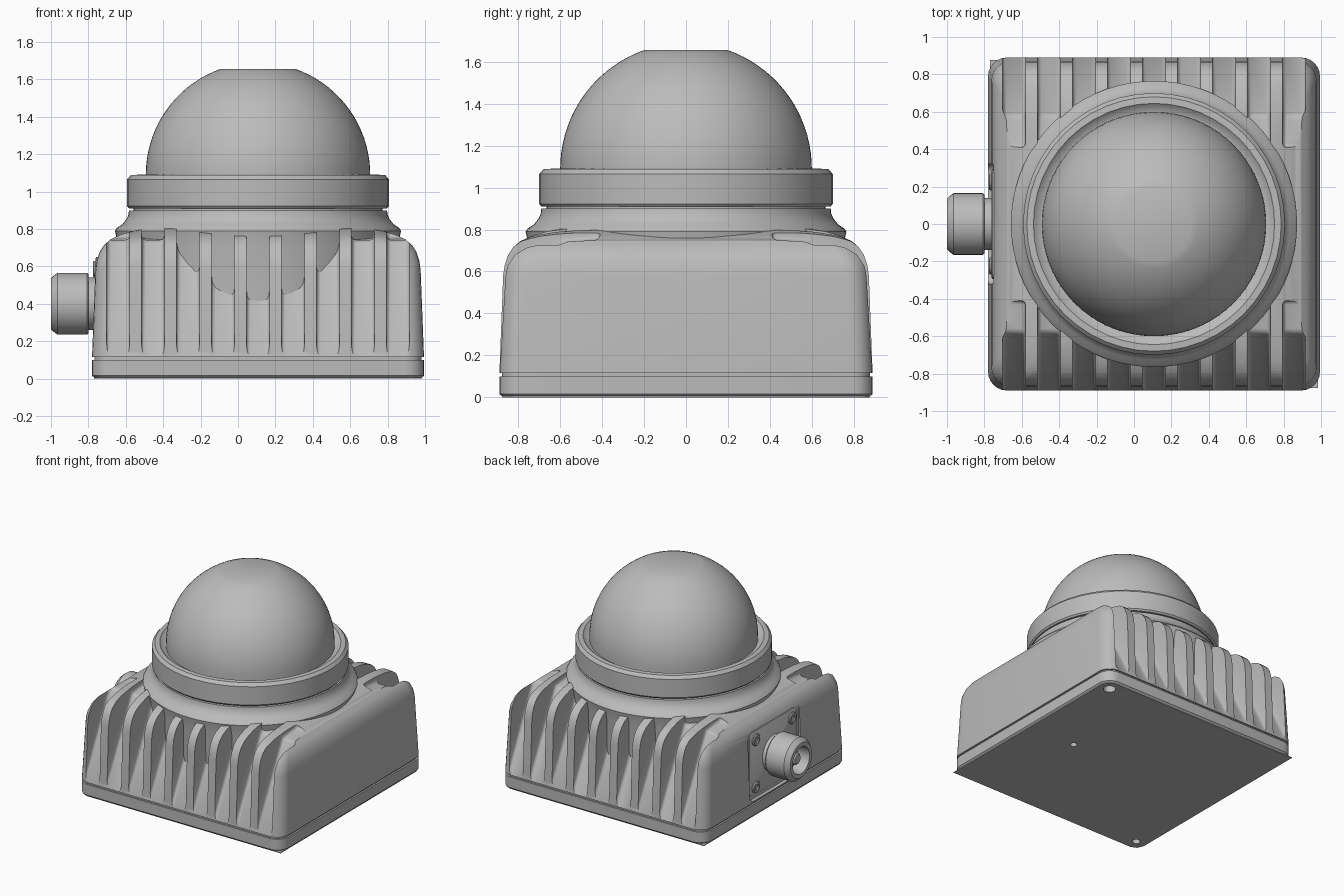
import bpy, bmesh, math
from mathutils import Matrix, Vector

if "Cube" in bpy.data.objects:
    bpy.data.objects.remove(bpy.data.objects["Cube"])

CX, HX, HY = 0.107, 0.8875, 0.89        # housing centre and half sizes
AXIS = Matrix.Translation((CX, 0, 0))

grey = bpy.data.materials.new("housing grey")
grey.diffuse_color = (0.5, 0.5, 0.5, 1)
grey.use_nodes = True
grey.node_tree.nodes["Principled BSDF"].inputs["Base Color"].default_value = grey.diffuse_color


def finish(name, bm, mat=AXIS, angle=35):
    bmesh.ops.transform(bm, matrix=mat, verts=bm.verts)
    bmesh.ops.recalc_face_normals(bm, faces=bm.faces)
    me = bpy.data.meshes.new(name)
    bm.to_mesh(me)
    bm.free()
    me.materials.append(grey)
    ob = bpy.data.objects.new(name, me)
    bpy.context.collection.objects.link(ob)
    smooth(ob, angle)
    return ob


def smooth(ob, angle=35):
    bpy.ops.object.select_all(action='DESELECT')
    ob.select_set(True)
    bpy.context.view_layer.objects.active = ob
    bpy.ops.object.shade_smooth_by_angle(angle=math.radians(angle))


def bridge(bm, rings, closed=False):
    """Skin a stack of equal rings; cap the ends or close the loop."""
    loops = [[bm.verts.new(p) for p in r] for r in rings]
    n = len(loops[0])
    pairs = list(zip(loops, loops[1:] + loops[:1])) if closed else list(zip(loops, loops[1:]))
    for a, b in pairs:
        for i in range(n):
            j = (i + 1) % n
            bm.faces.new((a[i], a[j], b[j], b[i]))
    if not closed:
        bm.faces.new(loops[0][::-1])
        bm.faces.new(loops[-1])


def lathe(name, profile, seg=64, mat=AXIS, closed=False):
    bm = bmesh.new()
    bridge(bm, [[(r * math.cos(2 * math.pi * i / seg), r * math.sin(2 * math.pi * i / seg), z)
                 for i in range(seg)] for r, z in profile], closed)
    return finish(name, bm, mat)


def rounded_ring(hx, hy, r, z, steps=6):
    pts = []
    for k, (sx, sy) in enumerate(((1, 1), (-1, 1), (-1, -1), (1, -1))):
        for i in range(steps + 1):
            a = math.pi / 2 * (k + i / steps)
            pts.append((sx * (hx - r) + r * math.cos(a), sy * (hy - r) + r * math.sin(a), z))
    return pts


def loft(name, levels, mat=AXIS):
    bm = bmesh.new()
    bridge(bm, [rounded_ring(*lv) for lv in levels])
    return finish(name, bm, mat)


def cut(ob, cutter):
    m = ob.modifiers.new("cut", 'BOOLEAN')
    m.operation, m.solver, m.object = 'DIFFERENCE', 'EXACT', cutter
    bpy.context.view_layer.objects.active = ob
    bpy.ops.object.modifier_apply(modifier=m.name)
    smooth(ob)


# main housing: drafted walls, rounded shoulder, gently rising top
shape = [(0, .115), (.018, .58), (.025, .63), (.042, .68), (.065, .715),
         (.10, .745), (.15, .768), (.22, .79), (.32, .81)]
body = loft("housing", [(HX - i, HY - i, .10 + i * .4, z) for i, z in shape])

# cooling slots, front and back, with a sloping floor
bm = bmesh.new()
floor = [(-1.0, -.10), (-.58, .74), (-.41, .752), (-.41, 1.1), (-1.0, 1.1)]
for k in range(-4, 5):
    for side in (1, -1):
        x = k * 0.187
        bridge(bm, [[(x + dx, y * side, z) for y, z in floor] for dx in (-.061, .061)])
bmesh.ops.recalc_face_normals(bm, faces=bm.faces)
bmesh.ops.bevel(bm, geom=bm.edges[:], offset=.022, segments=3, affect='EDGES', profile=.5)
slots = finish("slot_cutter", bm)
cut(body, slots)

# connector recess in the left wall
LEFT = Matrix.Translation((0, 0, .40)) @ Matrix.Rotation(-math.pi / 2, 4, 'Y')
recess = loft("recess_cutter", [(.275, .32, .05, .752), (.275, .32, .05, .9)], LEFT)
cut(body, recess)

# round core behind the slots, flared skirt and neck
lathe("neck", [(.74, .13), (.745, .70), (.765, .79), (.755, .805), (.725, .825), (.705, .85),
               (.693, .875), (.69, .90), (.665, .90), (.665, .93)], 72)

# clamp ring round the dome
lathe("clamp_ring", [(.59, .91), (.69, .91), (.70, .922), (.70, 1.065), (.68, 1.088),
                     (.645, 1.09), (.618, 1.065), (.59, 1.06)], 48, closed=True)

# dome with a flat top
end = math.acos(.2 / .6)
lathe("dome", [(.60, .95)] + [(.6 * math.cos(end * i / 18), 1.09 + .6 * math.sin(end * i / 18))
                              for i in range(19)], 72)

# base plate with a shadow groove above it
base = loft("base_plate", [(HX - .015, HY - .015, .09, .002), (HX, HY, .10, .016),
                           (HX, HY, .10, .10), (HX - .013, HY - .013, .09, .10),
                           (HX - .013, HY - .013, .09, .12)])

# thin bottom sheet, two opposite corners left pointed
bm = bmesh.new()
h, c = .876, .07
outline = [(-h, h), (-h, -h + c), (-h + c * .3, -h + c * .3), (-h + c, -h),
           (h, -h), (h, h - c), (h - c * .3, h - c * .3), (h - c, h)]
bridge(bm, [[(x, y, z) for x, y in outline] for z in (0, .006)])
sheet = finish("bottom_sheet", bm)

# holes in the underside
for x, y, r in ((.47, 0, .025), (.79, .79, .045), (-.79, -.79, .03)):
    hole = lathe("hole_cutter", [(r, -.05), (r, .05)], 20,
                 Matrix.Translation((CX + x, y, 0)))
    cut(base, hole)
    cut(sheet, hole)
    bpy.data.objects.remove(hole)
for helper in (slots, recess):
    bpy.data.objects.remove(helper)

# connector plate, its screws and the round plug
loft("connector_plate", [(.25, .295, .04, .74), (.25, .295, .04, .757), (.243, .288, .035, .762)], LEFT)
for sz in (-1, 1):
    for sy in (-1, 1):
        lathe("plate_screw", [(.045, .75), (.045, .77), (.038, .776), (.022, .776), (.022, .766)],
              20, LEFT @ Matrix.Translation((sz * .185, sy * .225, 0)))
lathe("connector", [(.14, .75), (.14, .80), (.158, .80), (.165, .808), (.165, .965), (.15, .985),
                    (.135, 1.0), (.105, 1.0), (.10, .90)], 40, LEFT)
lathe("connector_pin", [(.045, .89), (.045, .96), (.035, .97)], 20, LEFT)
